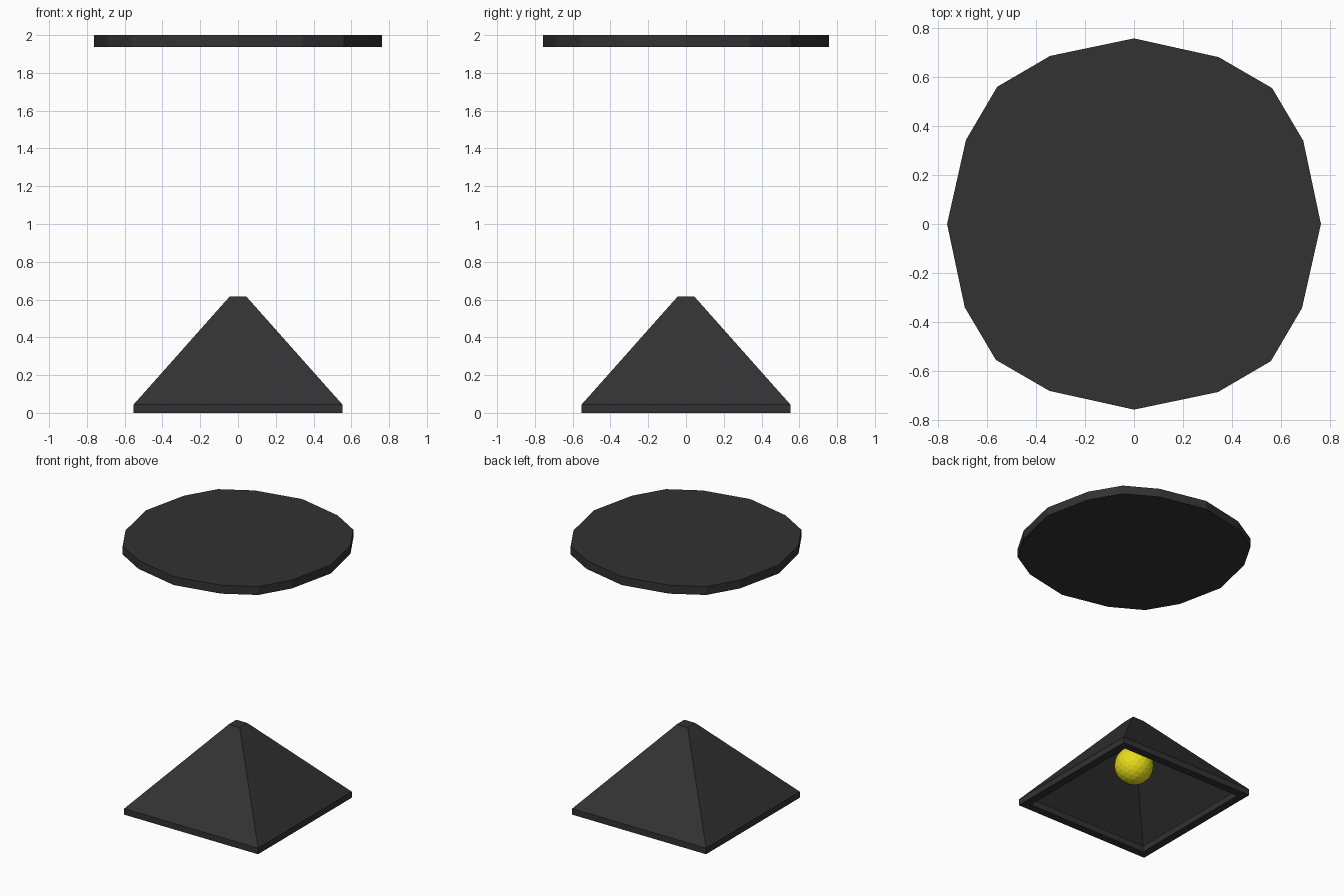
import bpy, bmesh
from mathutils import Matrix

if "Cube" in bpy.data.objects:
    bpy.data.objects.remove(bpy.data.objects["Cube"])


def material(name, color):
    m = bpy.data.materials.new(name)
    m.diffuse_color = (*color, 1)
    m.use_nodes = True
    m.node_tree.nodes["Principled BSDF"].inputs["Base Color"].default_value = m.diffuse_color
    return m


def finish(bm, name, mat):
    bmesh.ops.recalc_face_normals(bm, faces=bm.faces)
    me = bpy.data.meshes.new(name)
    bm.to_mesh(me)
    bm.free()
    me.materials.append(mat)
    ob = bpy.data.objects.new(name, me)
    bpy.context.collection.objects.link(ob)
    return ob


black = material("matte black", (0.032, 0.032, 0.032))
yellow = material("bulb yellow", (0.8, 0.72, 0.01))

# Ceiling plate: slightly uneven 16-sided disc, one quadrant turned four times
quadrant = [(0.762, 0.0), (0.69, 0.342), (0.563, 0.558), (0.345, 0.685)]
outline = []
for i in range(4):
    for x, y in quadrant:
        for _ in range(i):
            x, y = -y, x
        outline.append((x, y * 0.993))
bm = bmesh.new()
base = bm.faces.new([bm.verts.new((x, y, 1.937)) for x, y in outline])
top = bmesh.ops.extrude_face_region(bm, geom=[base])["geom"]
bmesh.ops.translate(bm, vec=(0, 0, 0.063),
                    verts=[g for g in top if isinstance(g, bmesh.types.BMVert)])
finish(bm, "ceiling_plate", black)

# Lamp shade: square rings going up the outside, and down the inside
rings = [(0.045, 0.55), (0.495, 0.50)]
profile = [(0.04, 0.53), (0.495, 0.045), (0.495, 0.0),
           (0.552, 0.0), (0.552, 0.045), (0.045, 0.615)]
bm = bmesh.new()
loops = [[bm.verts.new((sx * h, sy * h, z))
          for sx, sy in ((-1, -1), (1, -1), (1, 1), (-1, 1))] for h, z in profile]
for a, b in zip(loops, loops[1:]):
    for i in range(4):
        j = (i + 1) % 4
        bm.faces.new((a[i], a[j], b[j], b[i]))
bm.faces.new(loops[0])
bm.faces.new(loops[-1])
finish(bm, "lamp_shade", black)

# Bulb: faceted ball inside the shade
bm = bmesh.new()
bmesh.ops.create_icosphere(bm, subdivisions=3, radius=0.133,
                           matrix=Matrix.Translation((0, 0, 0.27)))
finish(bm, "bulb", yellow)
